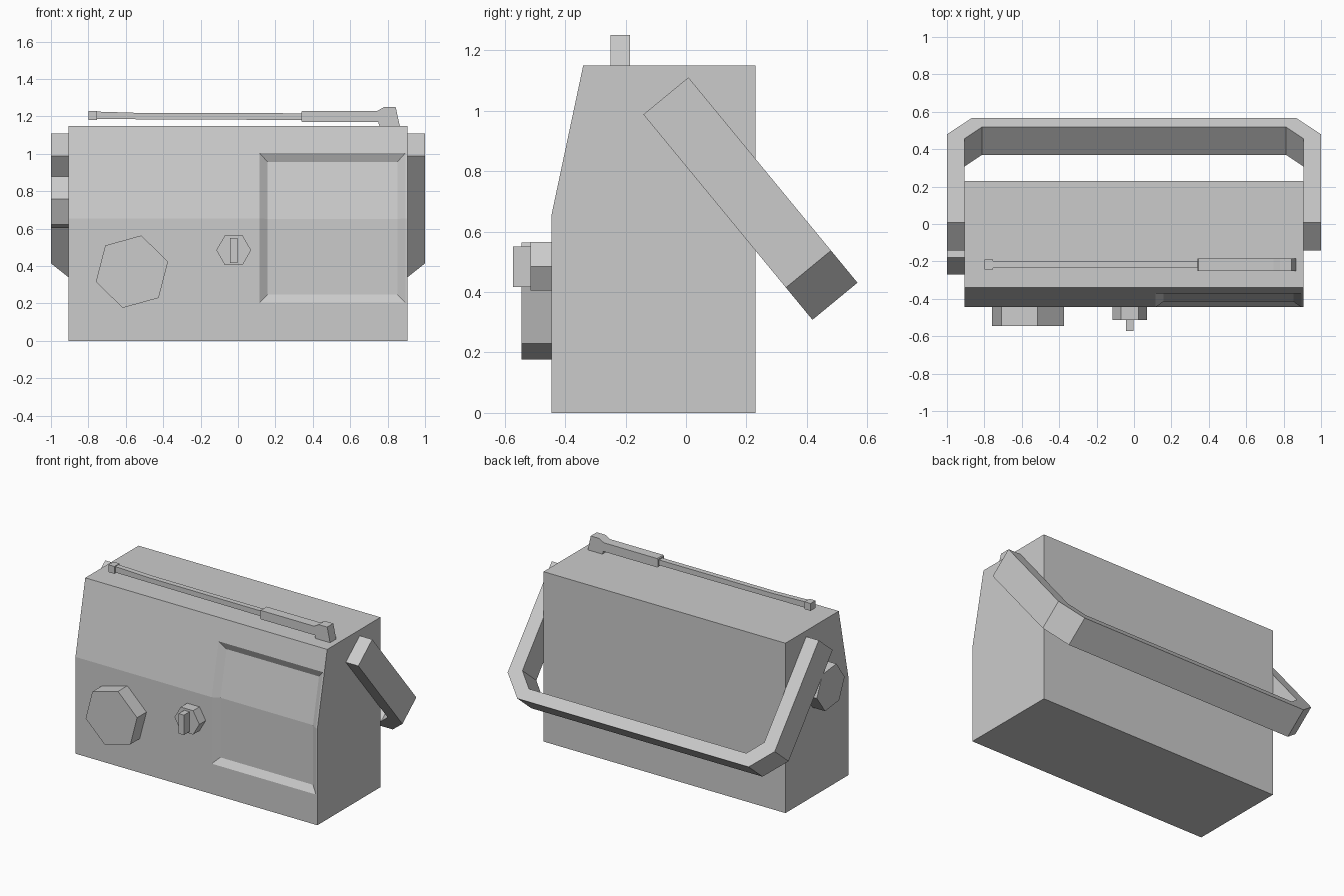
import bpy, bmesh, math
from mathutils import Vector

if "Cube" in bpy.data.objects:
    bpy.data.objects.remove(bpy.data.objects["Cube"])


def prism(name, pts, a, b, place, edit=None):
    """Extrude a 2D outline from depth a to b; place(u, v, depth) gives xyz."""
    bm = bmesh.new()
    lo = [bm.verts.new(place(u, v, a)) for u, v in pts]
    hi = [bm.verts.new(place(u, v, b)) for u, v in pts]
    bm.faces.new(lo)
    bm.faces.new(hi)
    n = len(pts)
    for i in range(n):
        j = (i + 1) % n
        bm.faces.new((lo[i], lo[j], hi[j], hi[i]))
    bmesh.ops.recalc_face_normals(bm, faces=bm.faces)
    if edit:
        edit(bm)
    me = bpy.data.meshes.new(name)
    bm.to_mesh(me)
    bm.free()
    ob = bpy.data.objects.new(name, me)
    bpy.context.collection.objects.link(ob)
    return ob


def along_x(u, v, d):
    return (d, u, v)


def along_y(u, v, d):
    return (u, d, v)


def hexagon(cu, cv, r, start):
    return [(cu + r * math.cos(math.radians(start + 60 * i)),
             cv + r * math.sin(math.radians(start + 60 * i))) for i in range(6)]


def rect(u0, u1, v0, v1):
    return [(u0, v0), (u1, v0), (u1, v1), (u0, v1)]


# Body with a shallow speaker recess wrapping over the bend of the front
def speaker_recess(bm):
    x0, x1, z0, z1 = 0.115, 0.895, 0.205, 1.005
    for co, no in (((x0, 0, 0), (1, 0, 0)), ((x1, 0, 0), (1, 0, 0)),
                   ((0, 0, z0), (0, 0, 1)), ((0, 0, z1), (0, 0, 1))):
        bmesh.ops.bisect_plane(bm, geom=bm.verts[:] + bm.edges[:] + bm.faces[:],
                               plane_co=co, plane_no=no)
    bm.normal_update()
    panel = []
    for f in bm.faces:
        c = f.calc_center_median()
        if f.normal.y < -0.9 and x0 < c.x < x1 and z0 < c.z < z1:
            panel.append(f)
    bmesh.ops.inset_region(bm, faces=panel, thickness=0.043, depth=-0.03,
                           use_even_offset=True)


prism("body", [(-0.445, 0), (0.23, 0), (0.23, 1.15), (-0.34, 1.15), (-0.445, 0.655)],
      -0.906, 0.906, along_x, speaker_recess)

# Front dial, small knob with pointer, and side knob
prism("tuning_dial", hexagon(-0.567, 0.37, 0.2, 15.5), -0.545, -0.44, along_y)
prism("small_knob", hexagon(-0.023, 0.485, 0.093, 0), -0.514, -0.44, along_y)
prism("knob_pointer", rect(-0.043, -0.004, 0.416, 0.551), -0.573, -0.5, along_y)
prism("side_knob", hexagon(-0.12, 0.742, 0.15, 113.5), -1.0, -0.9, along_x)

# Folded antenna: hinge block and sleeve, thin rod, tip
prism("antenna_base", [(0.34, 1.175), (0.345, 1.17), (0.75, 1.17), (0.757, 1.145),
                       (0.866, 1.145), (0.843, 1.25), (0.78, 1.25), (0.745, 1.23),
                       (0.345, 1.23), (0.34, 1.225)], -0.25, -0.185, along_y)
prism("antenna_rod", [(-0.76, 1.186), (0.35, 1.181), (0.35, 1.217), (-0.5, 1.218), (-0.76, 1.226)],
      -0.234, -0.198, along_y)
prism("antenna_tip", rect(-0.8, -0.755, 1.18, 1.23), -0.243, -0.19, along_y)

# Carrying handle: chamfered U tilted down behind the body
ang = math.atan2(0.68, 0.56)
down = Vector((0, math.cos(ang), -math.sin(ang)))
across = Vector((0, -math.sin(ang), -math.cos(ang)))


def tilted(u, v, d):
    return Vector((u, 0.008, 1.11)) + down * v + across * d


half = [(0.906, 0), (1.0, 0), (1.0, 0.742), (0.866, 0.88)]
inner = [(0.814, 0.802), (0.906, 0.705)]
outline = (half + [(-x, s) for x, s in reversed(half)]
           + [(-x, s) for x, s in reversed(inner)] + inner)
prism("handle", outline, 0, 0.193, tilted)
